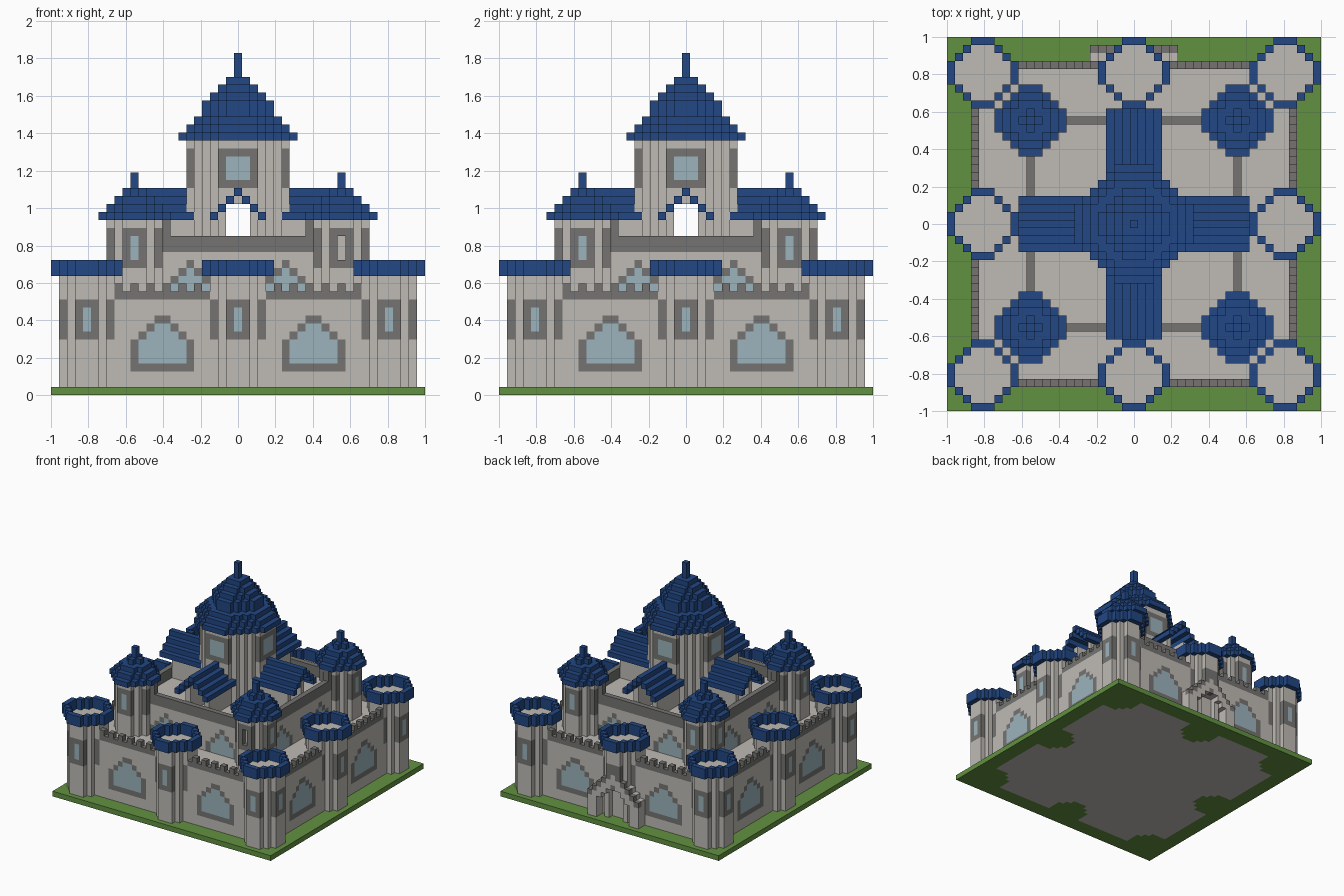
import bpy
import bmesh
from mathutils import Vector

if "Cube" in bpy.data.objects:
    bpy.data.objects.remove(bpy.data.objects["Cube"])

V = 2 / 47          # size of one building block
grid = {}           # block position -> (part name, colour name)


def linear(c):
    c /= 255
    return c / 12.92 if c <= 0.04045 else ((c + 0.055) / 1.055) ** 2.4


def material(name, rgb):
    m = bpy.data.materials.new(name)
    m.use_nodes = True
    col = [linear(c) for c in rgb] + [1]
    m.diffuse_color = col
    bsdf = m.node_tree.nodes["Principled BSDF"]
    bsdf.inputs["Base Color"].default_value = col
    bsdf.inputs["Roughness"].default_value = 0.9
    return m


MATS = {
    "stone": material("pale_stone", (191, 187, 181)),
    "trim": material("grey_trim", (117, 116, 114)),
    "roof": material("blue_roof", (34, 71, 131)),
    "grass": material("green_grass", (98, 145, 65)),
    "glass": material("pale_blue_glass", (156, 180, 188)),
}


def fill(part, colour, cells):
    for c in cells:
        grid[c] = (part, colour)


def paint(colour, cells):
    for c in cells:
        if c in grid:
            grid[c] = (grid[c][0], colour)


def carve(cells):
    for c in cells:
        grid.pop(c, None)


def box(i0, i1, j0, j1, k0, k1):
    return [(i, j, k) for i in range(i0, i1 + 1)
            for j in range(j0, j1 + 1) for k in range(k0, k1 + 1)]


def octagon(cx, cy, r, k0, k1):
    """Stack of blocky octagons of radius r."""
    reach = r + (2 if r > 4 else 1)
    return [c for c in box(cx - r, cx + r, cy - r, cy + r, k0, k1)
            if abs(c[0] - cx) + abs(c[1] - cy) <= reach]


def square_ring(r, k0, k1):
    return [c for c in box(-r, r, -r, r, k0, k1) if max(abs(c[0]), abs(c[1])) == r]


def spin(cells):
    """Repeat cells on all four sides."""
    out = []
    for i, j, k in cells:
        out += [(i, j, k), (-j, i, k), (-i, -j, k), (j, -i, k)]
    return out


def tower_windows(cx, cy, r, k0, half):
    """Framed window, five blocks tall, on each flat tower face."""
    for grow, colour in ((0, "trim"), (1, "glass")):
        h = half - grow
        for i, j, k in spin(box(-h, h, -r, -r, k0 + grow, k0 + 4 - grow)):
            paint(colour, [(cx + i, cy + j, k)])


def gable_windows(centre, half, j, k0, straight, rows):
    """House-shaped windows on all four walls."""
    for n in range(rows):
        h = half - max(0, n - straight + 1)
        row = box(-20, 20, j, j, k0 + n, k0 + n)
        paint("trim", spin([c for c in row if abs(abs(c[0]) - centre) < h]))
        if n:
            paint("glass", spin([c for c in row if abs(abs(c[0]) - centre) < h - 1]))


def stepped_roof(part, cx, cy, radii, k0, spire):
    for n, r in enumerate(radii):
        fill(part, "roof", octagon(cx, cy, r, k0 + n, k0 + n))
    top = k0 + len(radii)
    fill(part, "roof", box(cx, cx, cy, cy, top, top + spire - 1))


OUTER = [(x, y) for x in (-19, 0, 19) for y in (-19, 0, 19) if x or y]
INNER = [(x, y) for x in (-13, 13) for y in (-13, 13)]


def place(x, y):
    ns = {-1: "front", 0: "middle", 1: "back"}[(y > 0) - (y < 0)]
    ew = {-1: "right", 0: "centre", 1: "left"}[(x > 0) - (x < 0)]
    return ns + "_" + ew


# Ground with stone floor
fill("ground", "grass", box(-23, 23, -23, 23, 0, 0))
fill("ground", "stone", box(-20, 20, -20, 20, 0, 0))

# Outer walls, battlements and windows
fill("outer_walls", "stone", box(-20, 20, -20, 20, 1, 11))
fill("battlements", "trim", square_ring(20, 12, 12))
fill("battlements", "trim", [c for c in square_ring(20, 13, 13)
                             if (c[0] if abs(c[1]) == 20 else c[1]) % 2])
gable_windows(9.5, 4, -20, 3, 4, 7)

# Inner keep with parapet and windows
fill("keep", "stone", box(-13, 13, -13, 13, 12, 17))
fill("keep_parapet", "trim", square_ring(13, 18, 19))
fill("keep_parapet", "trim", spin(box(-9, -9, -13, -13, 20, 21) + box(9, 9, -13, -13, 20, 21)))
gable_windows(6, 4, -13, 10, 4, 7)

# Outer towers with hollow crowns
for x, y in OUTER:
    name = place(x, y)
    paint("grass", octagon(x, y, 3, 0, 0))
    fill(name + "_tower", "stone", octagon(x, y, 3, 1, 14))
    tower_windows(x, y, 3, 7, 1)
    hollow = set(octagon(x, y, 3, 15, 16))
    fill(name + "_crown", "roof", [c for c in octagon(x, y, 4, 15, 16) if c not in hollow])

# Gate on the back, with a stepped arch
carve(box(-1, 1, 21, 22, 1, 6))
for i in range(-5, 6):
    top = 10 - abs(i)
    low = 8 - abs(i) if abs(i) <= 3 else 1
    fill("gate", "stone", box(i, i, 21, 22, low, top))
    fill("gate", "trim", box(i, i, 22, 22, top, top))

# Inner towers with stepped roofs
for x, y in INNER:
    name = "inner_" + place(x, y)
    fill(name + "_tower", "stone", octagon(x, y, 3, 12, 21))
    tower_windows(x, y, 3, 16, 1)
    stepped_roof(name + "_roof", x, y, (4, 3, 2), 22, 1)
    fill(name + "_roof", "roof", [(x + i, y + j, 25) for i, j, _ in
                                  box(-1, 1, -1, 1, 0, 0) if abs(i) + abs(j) < 2])
    fill(name + "_roof", "roof", box(x, x, y, y, 26, 27))
carve(box(13, 13, -16, -16, 17, 19))

# Four gabled porches around the central tower
for i in range(-3, 4):
    fill("porch_roofs", "roof", spin(box(i, i, -14, -6, 25 - abs(i), 25 - abs(i))))
fill("porch_walls", "stone", spin(box(-2, -2, -12, -6, 18, 22) + box(2, 2, -12, -6, 18, 22)))

# Central tower with cross passage and tall roof
fill("central_tower", "stone", octagon(0, 0, 6, 18, 31))
tower_windows(0, 0, 6, 26, 2)
carve(spin(box(-1, 1, -6, 6, 18, 23)))
stepped_roof("central_roof", 0, 0, (7, 6, 5, 4, 4, 3, 2, 1), 32, 3)

# Turn each part's blocks into a mesh of its exposed faces
SIDES = [Vector(s) for s in ((1, 0, 0), (-1, 0, 0), (0, 1, 0),
                             (0, -1, 0), (0, 0, 1), (0, 0, -1))]
parts = {}
for cell, (part, colour) in grid.items():
    parts.setdefault(part, []).append((cell, colour))

for part, blocks in parts.items():
    bm = bmesh.new()
    corners = {}
    slots = []

    def corner(p):
        key = tuple(round(a * 2) for a in p)
        if key not in corners:
            corners[key] = bm.verts.new(p * V)
        return corners[key]

    for cell, colour in blocks:
        mid = Vector(cell) + Vector((0, 0, 0.5))
        for n in SIDES:
            if tuple(int(a + b) for a, b in zip(cell, n)) in grid:
                continue
            u = Vector((n.y, n.z, n.x))
            w = n.cross(u)
            face = bm.faces.new([corner(mid + (n + u * a + w * b) / 2)
                                 for a, b in ((-1, -1), (1, -1), (1, 1), (-1, 1))])
            if colour not in slots:
                slots.append(colour)
            face.material_index = slots.index(colour)
    mesh = bpy.data.meshes.new(part)
    bm.to_mesh(mesh)
    bm.free()
    for colour in slots:
        mesh.materials.append(MATS[colour])
    bpy.context.collection.objects.link(bpy.data.objects.new(part, mesh))
